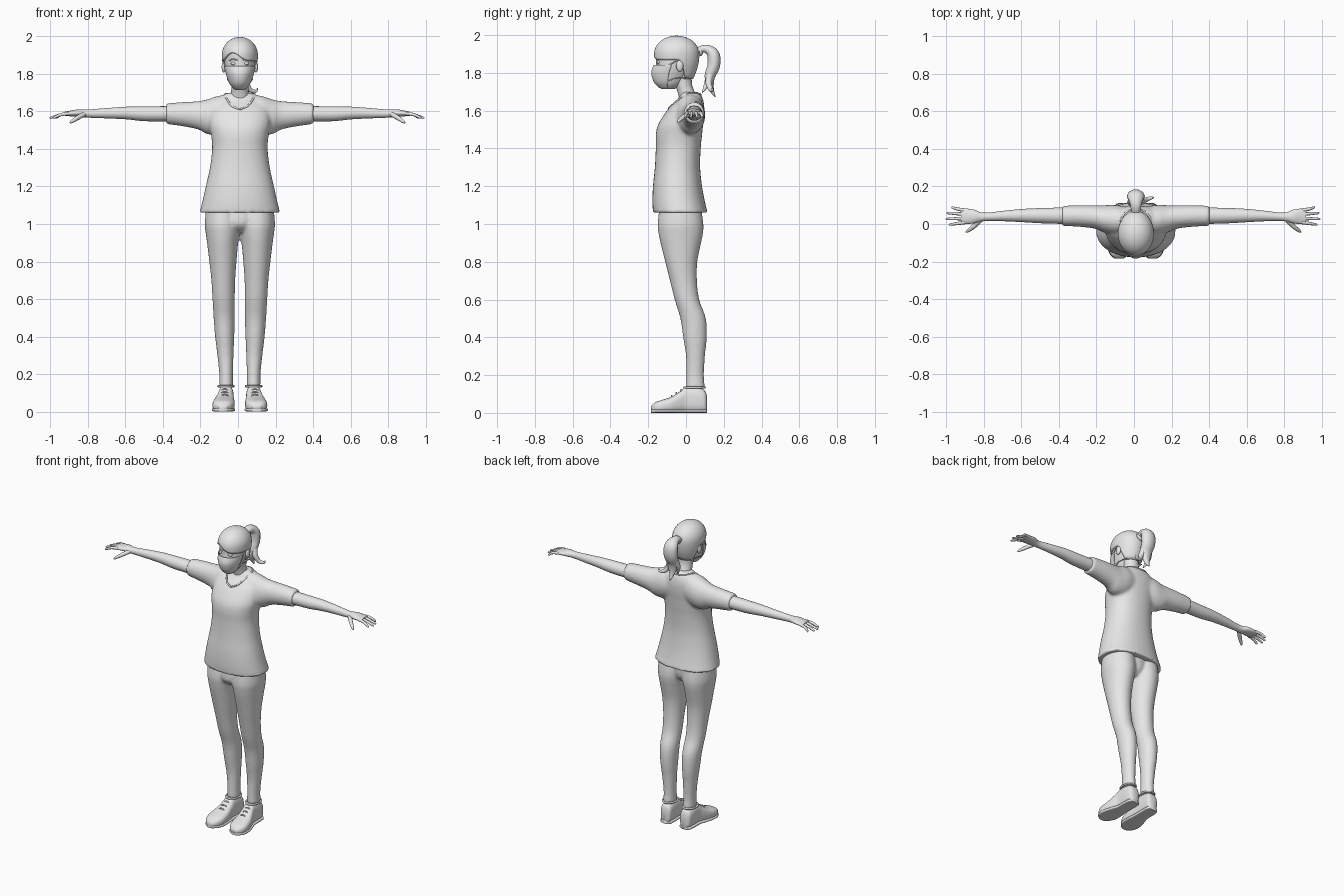
import bpy, bmesh, math
from mathutils import Vector
from mathutils.bvhtree import BVHTree

if "Cube" in bpy.data.objects:
    bpy.data.objects.remove(bpy.data.objects["Cube"], do_unlink=True)

CX = 0.01  # mid-plane of the body
GREY = (0.8, 0.8, 0.8, 1)
grey = bpy.data.materials.new("plain_grey")
grey.use_nodes = True
grey.diffuse_color = GREY
grey.node_tree.nodes["Principled BSDF"].inputs["Base Color"].default_value = GREY


def spline(rows, steps=5):
    """Smooth interpolation through rows of numbers."""
    out = []
    for i in range(len(rows) - 1):
        p = [rows[max(0, min(len(rows) - 1, i + j))] for j in (-1, 0, 1, 2)]
        for k in range(steps):
            t = k / steps
            out.append([b + t * ((c - a) / 2 + t * (a - 2.5 * b + 2 * c - d / 2
                        + t * (1.5 * (b - c) + (d - a) / 2))) for a, b, c, d in zip(*p)])
    return out + [list(rows[-1])]


def tube(bm, rings, axis="Z", s=1, n=36, power=2.0, arc=None):
    """Loft rings of (position, a min, a max, b min, b max) along an axis."""
    loops = []
    for pos, a0, a1, b0, b1 in spline(rings):
        loop = []
        for i in range(n):
            f = i / n if arc is None else i / (n - 1)
            ang = 2 * math.pi * f if arc is None else arc[0] + (arc[1] - arc[0]) * f
            ca, sa = math.cos(ang), math.sin(ang)
            a = (a0 + a1) / 2 + (a1 - a0) / 2 * math.copysign(abs(ca) ** (2 / power), ca)
            b = (b0 + b1) / 2 + (b1 - b0) / 2 * math.copysign(abs(sa) ** (2 / power), sa)
            x, y, z = {"Z": (a, b, pos), "X": (pos, a, b), "Y": (a, pos, b)}[axis]
            loop.append(bm.verts.new((CX + s * x, y, z)))
        loops.append(loop)
    for lo, hi in zip(loops, loops[1:]):
        for i in range(n if arc is None else n - 1):
            j = (i + 1) % n
            bm.faces.new((lo[i], lo[j], hi[j], hi[i]))
    if arc is None:
        bm.faces.new(loops[0])
        bm.faces.new(loops[-1])


def finish(name, bm, voxel=0, shell=0):
    bmesh.ops.recalc_face_normals(bm, faces=bm.faces)
    mesh = bpy.data.meshes.new(name)
    bm.to_mesh(mesh)
    bm.free()
    return add(name, mesh, voxel, shell)


def add(name, mesh, voxel=0, shell=0):
    mesh.materials.clear()
    mesh.materials.append(grey)
    ob = bpy.data.objects.new(name, mesh)
    bpy.context.collection.objects.link(ob)
    bpy.ops.object.select_all(action="DESELECT")
    ob.select_set(True)
    bpy.context.view_layer.objects.active = ob
    bpy.ops.object.shade_smooth_by_angle(angle=math.radians(50))
    if voxel:
        m = ob.modifiers.new("blend", "REMESH")
        m.mode, m.voxel_size, m.use_smooth_shade = "VOXEL", voxel, True
        m = ob.modifiers.new("soften", "SMOOTH")
        m.factor, m.iterations = 0.5, 6
    if shell:
        m = ob.modifiers.new("thickness", "SOLIDIFY")
        m.thickness, m.offset = shell, -1
    return ob


def loft(name, rings, axis="Z", s=1, **kw):
    bm = bmesh.new()
    tube(bm, rings, axis, s, **kw)
    return finish(name, bm)


def cord(name, pts, s=1, flat=1.0):
    """Round strand through (x, y, z, radius) points; flat widens it in x."""
    cu = bpy.data.curves.new(name, "CURVE")
    cu.dimensions, cu.bevel_depth, cu.bevel_resolution = "3D", 1, 3
    cu.use_fill_caps = True
    path = spline(pts)
    sp = cu.splines.new("POLY")
    sp.points.add(len(path) - 1)
    for p, (x, y, z, r) in zip(sp.points, path):
        p.co, p.radius = (s * x / flat, y, z, 1), max(r, 0.001)
    tmp = bpy.data.objects.new(name + "_path", cu)
    bpy.context.collection.objects.link(tmp)
    dg = bpy.context.evaluated_depsgraph_get()
    mesh = bpy.data.meshes.new_from_object(tmp.evaluated_get(dg))
    bpy.data.objects.remove(tmp, do_unlink=True)
    for v in mesh.vertices:
        v.co.x = CX + v.co.x * flat
    return add(name, mesh)


def ball(name, loc, size):
    bm = bmesh.new()
    bmesh.ops.create_uvsphere(bm, u_segments=20, v_segments=12, radius=1)
    bmesh.ops.scale(bm, vec=size, verts=bm.verts)
    bmesh.ops.translate(bm, vec=(CX + loc[0], loc[1], loc[2]), verts=bm.verts)
    return finish(name, bm)


# Shirt: flared torso blended with both sleeves
TORSO = [(1.06, .215, -.175, .115), (1.12, .2, -.178, .1), (1.2, .182, -.175, .085),
         (1.3, .16, -.165, .075), (1.4, .148, -.16, .078), (1.47, .153, -.16, .085),
         (1.52, .162, -.15, .09), (1.57, .165, -.122, .096), (1.62, .16, -.085, .097),
         (1.66, .125, -.045, .09), (1.69, .085, -.028, .075), (1.7, .06, -.02, .06)]
SLEEVE = [(0, -.04, .08, 1.53, 1.67), (.1, -.06, .1, 1.48, 1.685), (.17, -.045, .1, 1.478, 1.665),
          (.22, -.025, .1, 1.503, 1.655), (.3, -.015, .1, 1.52, 1.65), (.393, -.01, .097, 1.533, 1.643)]
bm = bmesh.new()
tube(bm, [(z, -x, x, f, b) for z, x, f, b in TORSO], power=2.2)
for s in (1, -1):
    tube(bm, SLEEVE, "X", s)
shirt = finish("shirt", bm, voxel=.009)

# Neckline trim, laid on the shirt surface
tree = BVHTree.FromObject(shirt, bpy.context.evaluated_depsgraph_get())
half = [(0, -.09, 1.61), (.04, -.08, 1.632), (.07, -.045, 1.67), (.08, .02, 1.695), (.05, .07, 1.695), (0, .085, 1.69)]
loop = half + [(-x, y, z) for x, y, z in half[-2::-1]]
hits = [tree.find_nearest(Vector((CX + x, y, z)))[0] for x, y, z in loop]
cord("neckline", [(h.x - CX, h.y, h.z, .005) for h in hits])

# Trousers: hips blended with both legs
LEG = [(1.09, 0, .18, -.14, .08), (1.0, -.005, .187, -.15, .092), (.95, .001, .182, -.145, .09),
       (.9, .009, .175, -.135, .08), (.8, .018, .163, -.11, .06), (.7, .025, .152, -.085, .058),
       (.6, .027, .146, -.06, .07), (.5, .027, .14, -.03, .105), (.4, .03, .132, -.015, .11),
       (.3, .034, .12, 0, .1), (.2, .037, .11, .002, .095), (.13, .036, .11, 0, .1)]
bm = bmesh.new()
tube(bm, [(.955, -.06, .06, -.1, .04), (1.0, -.1, .1, -.145, .07), (1.09, -.12, .12, -.14, .075)])
for s in (1, -1):
    tube(bm, LEG, s=s)
finish("trousers", bm, voxel=.008)

SHOE = [(.112, .055, .089, .012, .08), (.1, .036, .108, .002, .118), (.06, .033, .114, 0, .136),
        (0, .033, .115, 0, .138), (-.03, .032, .124, 0, .115), (-.08, .028, .14, 0, .084),
        (-.13, .03, .146, 0, .068), (-.165, .046, .134, .002, .055), (-.185, .07, .11, .012, .035)]
FOREARM = [(.37, 0, .088, 1.547, 1.628), (.5, .004, .085, 1.548, 1.627), (.6, .01, .08, 1.558, 1.625),
           (.7, .015, .07, 1.563, 1.618), (.8, .015, .06, 1.567, 1.61), (.85, .004, .076, 1.572, 1.611),
           (.89, 0, .082, 1.574, 1.604), (.92, .004, .08, 1.577, 1.598)]
FINGERS = {"index": (.008, .98, -.003), "middle": (.03, .995, .027),
           "ring": (.052, .99, .058), "little": (.073, .968, .088)}

for s, side in ((1, "left"), (-1, "right")):
    # Shoes with sole, ankle rim and laces
    loft(side + "_shoe", SHOE, "Y", s, power=2.7)
    loft(side + "_sole", [(y, a - .003, b + .003, 0, .02) for y, a, b, _, _ in SHOE], "Y", s, power=4)
    rim = [math.tau * i / 12 for i in range(13)]
    cord(side + "_shoe_rim", [(.074 + .041 * math.cos(a), .045 + .054 * math.sin(a), .135, .006) for a in rim], s)
    for i in range(3):
        y, z = -.022 - .025 * i, .122 - .015 * i
        cord(side + "_lace", [(.056, y, z - .012, .004), (.08, y - .005, z, .004), (.104, y, z - .012, .004)], s)

    # Bare arm and hand
    def reach(u):
        return .39 + (u - .39) * (1 - .025 * s)
    loft(side + "_arm", [(reach(r[0]), *r[1:]) for r in FOREARM], "X", s)
    for name, (y, tip, ty) in FINGERS.items():
        cord(f"{side}_{name}_finger", [(reach(.9), y, 1.589, .01), (reach(.94), (y + ty) / 2, 1.583, .0085),
                                       (reach(tip - .004), ty, 1.567, .006), (reach(tip), ty, 1.565, .002)], s)
    cord(side + "_thumb", [(reach(.82), .02, 1.585, .013), (reach(.855), -.015, 1.565, .012),
                           (reach(.885), -.038, 1.545, .008), (reach(.893), -.044, 1.538, .002)], s)

    # Ears, eyes, brows and mask straps
    ball(side + "_ear", (s * .086, -.033, 1.837), (.011, .019, .03))
    ball(side + "_eye", (s * .033, -.146, 1.856), (.016, .009, .009))
    cord(side + "_brow", [(.014, -.157, 1.873, .003), (.035, -.151, 1.88, .004), (.057, -.131, 1.872, .002)], s)
    cord(side + "_upper_strap", [(.068, -.11, 1.83, .003), (.082, -.075, 1.85, .003), (.088, -.04, 1.87, .003)], s)
    cord(side + "_lower_strap", [(.055, -.1, 1.755, .003), (.067, -.05, 1.772, .003), (.058, .015, 1.77, .003)], s)

# Neck, head and mask
loft("neck", [(1.64, -.055, .055, -.03, .065), (1.7, -.047, .047, -.045, .045),
              (1.74, -.046, .046, -.058, .032), (1.8, -.05, .05, -.07, .03)])
HEAD = [(1.715, .026, -.132, -.06), (1.74, .049, -.157, -.02), (1.78, .065, -.165, .01), (1.82, .076, -.162, .035),
        (1.86, .082, -.158, .05), (1.92, .08, -.155, .055), (1.96, .055, -.125, .02)]
loft("head", [(z, -x, x, f, b) for z, x, f, b in HEAD])
MASK = [(1.719, .032, -.14, -.05), (1.75, .057, -.17, -.01), (1.8, .075, -.184, .025), (1.842, .085, -.172, .042)]
bm = bmesh.new()
tube(bm, [(z, -x, x, f, b) for z, x, f, b in MASK], arc=(-math.pi * .97, -math.pi * .03))
finish("face_mask", bm, shell=.004)

# Hair cap with a side-swept fringe, reaching down to the nape
bm = bmesh.new()
N, M, TOP, MID = 64, 16, 1.997, 1.9
grid = []
for j in range(M + 1):
    row = []
    for i in range(N):
        a = math.tau * i / N
        fwd = math.cos(a)
        drop = min(1, max(0, (-fwd - .1) / .5))
        low = 1.868 + .045 * max(0, math.cos(a + .45)) ** 6 - .1 * drop * drop * (3 - 2 * drop)
        z = low + (TOP - low) * math.sin(j / M * math.pi / 2)
        r = math.sqrt(max(0, 1 - ((z - MID) / (TOP - MID)) ** 2)) if z > MID else 1 - 16 * (MID - z) ** 2
        row.append(bm.verts.new((CX + .096 * r * math.sin(a), -.049 - .12 * r * fwd, z)))
    grid.append(row)
for lo, hi in zip(grid, grid[1:]):
    for i in range(N):
        k = (i + 1) % N
        bm.faces.new((lo[i], lo[k], hi[k], hi[i]))
bmesh.ops.remove_doubles(bm, verts=bm.verts, dist=.0005)
finish("hair_cap", bm, shell=.012)

# Ponytail with tie and loose ends
ball("hair_tie", (0, .078, 1.915), (.026, .013, .026))
cord("ponytail", [(0, .05, 1.91, .018), (0, .1, 1.928, .022), (0, .143, 1.9, .034), (0, .147, 1.84, .035),
                  (0, .126, 1.78, .029), (0, .132, 1.72, .016), (0, .155, 1.672, .002)], flat=1.35)
cord("left_strand", [(.02, .13, 1.8, .02), (.035, .12, 1.75, .017), (.055, .13, 1.715, .013),
                     (.085, .14, 1.708, .008), (.095, .14, 1.725, .002)])
cord("right_strand", [(-.02, .13, 1.81, .02), (-.03, .115, 1.76, .016), (-.02, .1, 1.72, .01), (-.01, .085, 1.695, .002)])
